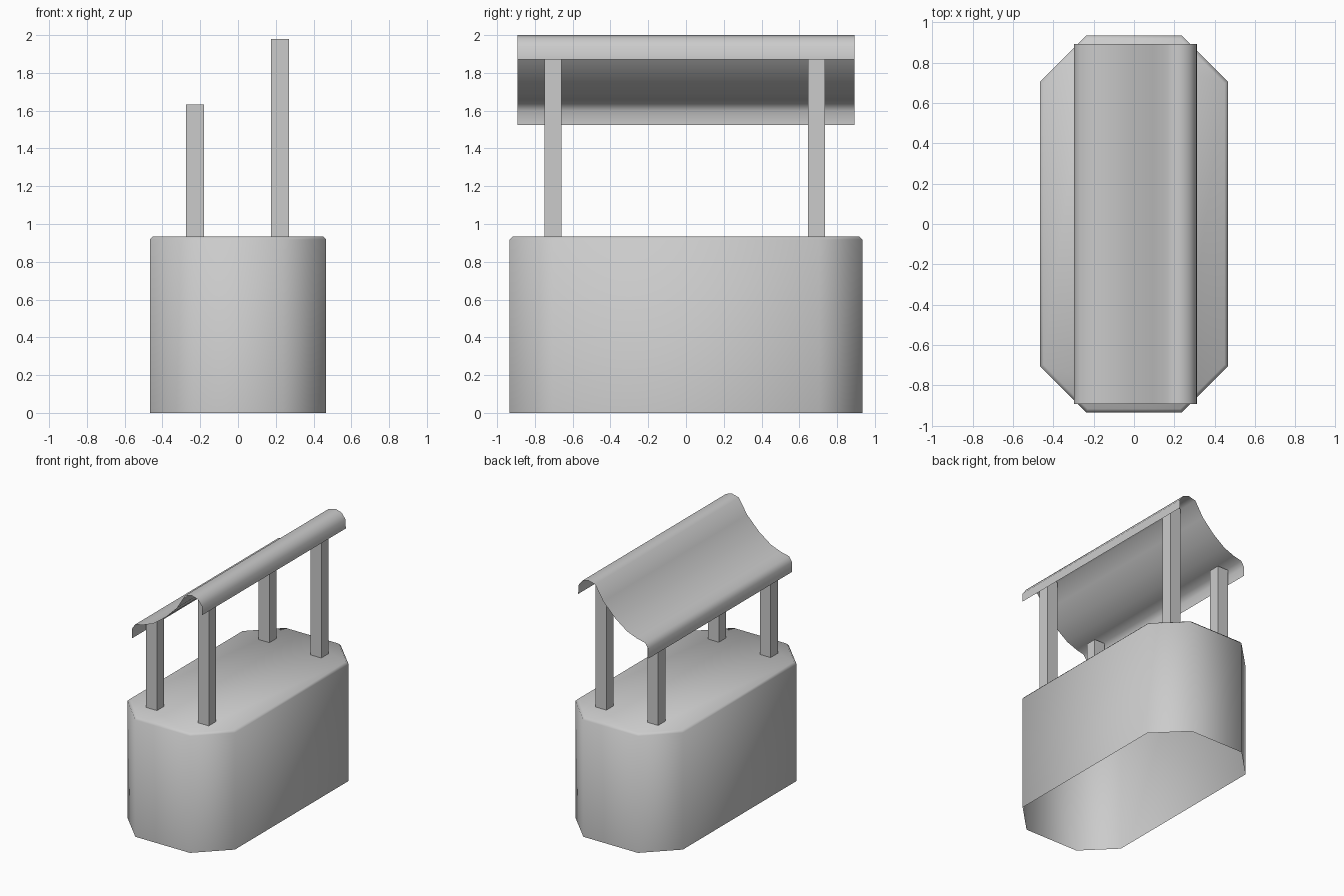
import bpy, bmesh

if "Cube" in bpy.data.objects:
    bpy.data.objects.remove(bpy.data.objects["Cube"])


def make_object(name, bm, smooth):
    bmesh.ops.recalc_face_normals(bm, faces=bm.faces)
    mesh = bpy.data.meshes.new(name)
    bm.to_mesh(mesh)
    bm.free()
    for p in mesh.polygons:
        p.use_smooth = smooth
    obj = bpy.data.objects.new(name, mesh)
    bpy.context.collection.objects.link(obj)
    return obj


def octagon(bm, hx, hy, cx, cy, z):
    """Ring of vertices: a rectangle with its corners cut off."""
    pts = [(hx, -cy), (hx, cy), (cx, hy), (-cx, hy),
           (-hx, cy), (-hx, -cy), (-cx, -hy), (cx, -hy)]
    return [bm.verts.new((x, y, z)) for x, y in pts]


# Stall base: chamfered block with a small bevelled top rim, open underneath
bm = bmesh.new()
rings = [octagon(bm, 0.467, 0.935, 0.237, 0.705, 0.0),
         octagon(bm, 0.467, 0.935, 0.237, 0.705, 0.917),
         octagon(bm, 0.449, 0.917, 0.230, 0.698, 0.935)]
for low, high in zip(rings, rings[1:]):
    for i in range(8):
        j = (i + 1) % 8
        bm.faces.new((low[i], low[j], high[j], high[i]))
bm.faces.new(rings[-1])
make_object("stall_base", bm, True)

# Four square posts, short on the left and tall on the right
for side, x, top in (("left", -0.227, 1.632), ("right", 0.223, 1.98)):
    for end, y in (("front", -0.704), ("back", 0.692)):
        bm = bmesh.new()
        bmesh.ops.create_cube(bm, size=1)
        bmesh.ops.scale(bm, verts=bm.verts, vec=(0.095, 0.09, top - 0.93))
        bmesh.ops.translate(bm, verts=bm.verts, vec=(x, y, (top + 0.93) / 2))
        make_object(f"{end}_{side}_post", bm, False)

# Sagging cloth canopy: a thin sheet swept along y
profile = [(-0.297, 1.525), (-0.297, 1.60), (-0.27, 1.641), (-0.20, 1.657),
           (-0.113, 1.69), (-0.01, 1.765), (0.094, 1.87), (0.165, 1.985),
           (0.225, 2.0), (0.275, 1.985), (0.31, 1.94), (0.312, 1.87)]
bm = bmesh.new()
front, back = ([bm.verts.new((x, y, z)) for x, z in profile] for y in (-0.892, 0.892))
for i in range(len(profile) - 1):
    bm.faces.new((front[i], front[i + 1], back[i + 1], back[i]))
make_object("canopy", bm, True)
